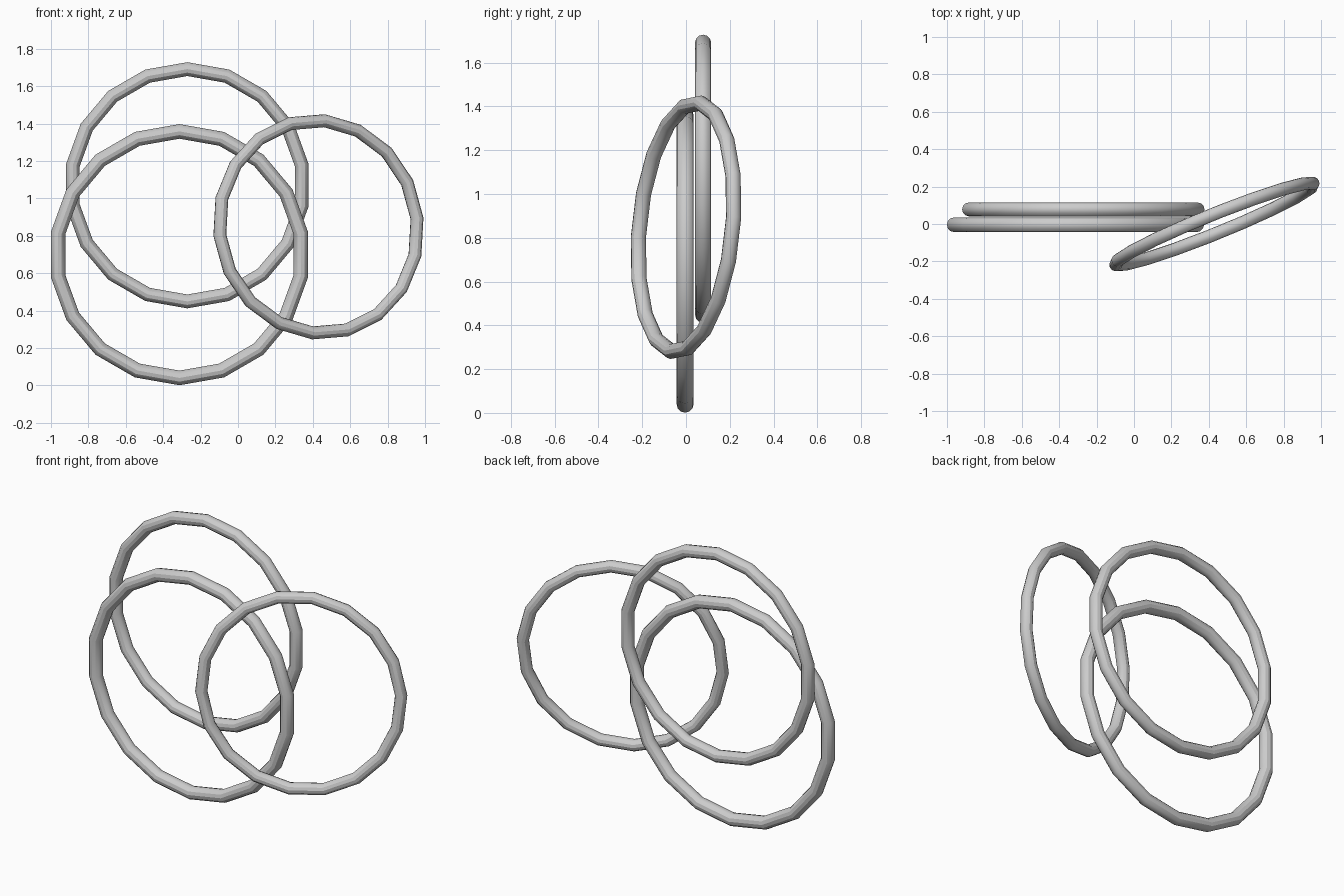
import bpy
from math import radians
from mathutils import Matrix, Vector

if "Cube" in bpy.data.objects:
    bpy.data.objects.remove(bpy.data.objects["Cube"])


def ring(name, center, outer, tube, across, up, phase):
    """Low-poly hoop lying in the plane of across/up, first corner at phase degrees."""
    a, u = Vector(across).normalized(), Vector(up).normalized()
    n = a.cross(u).normalized()
    u = n.cross(a)
    frame = Matrix((a, u, n)).transposed() @ Matrix.Rotation(radians(phase), 3, 'Z')
    bpy.ops.mesh.primitive_torus_add(
        major_segments=18, minor_segments=12,
        major_radius=outer - tube, minor_radius=tube)
    ob = bpy.context.object
    ob.name = name
    ob.data.transform(Matrix.Translation(center) @ frame.to_4x4())
    bpy.ops.object.shade_smooth_by_angle(angle=radians(30))
    return ob


# two upright hoops, one behind the other
ring("large_front_ring", (-0.313, -0.004, 0.699), 0.698, 0.039, (1, 0, 0), (0, 0, 1), 90)
ring("middle_back_ring", (-0.271, 0.078, 1.070), 0.658, 0.037, (1, 0, 0), (0, 0, 1), 90)

# small hoop turned about 22 degrees and leaning slightly back
ring("small_tilted_ring", (0.430, 0.0, 0.848), 0.607, 0.035,
     (0.927, 0.375, 0), (-0.033, 0.083, 0.996), 84.5)
